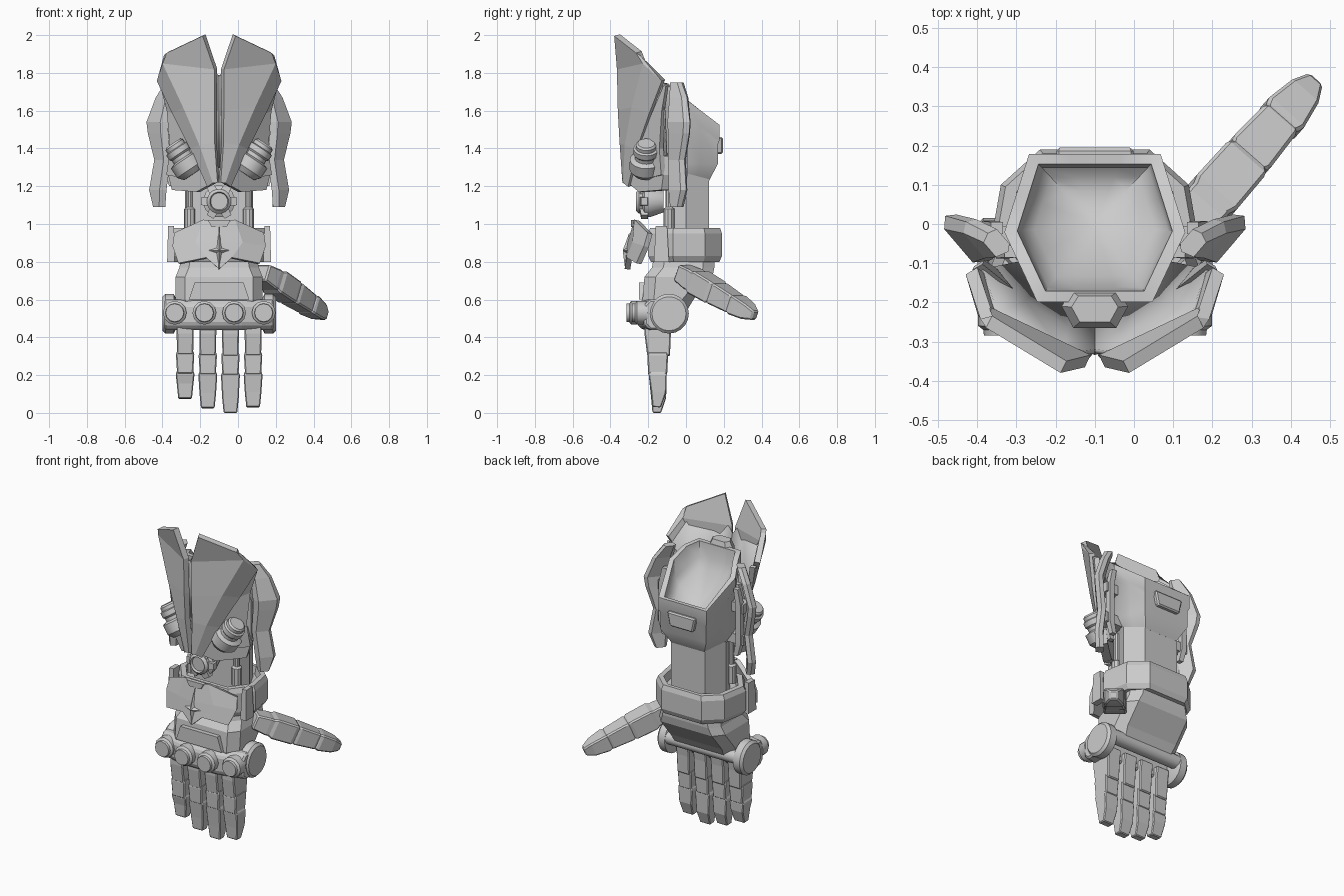
import bpy, bmesh, math
from mathutils import Vector

cube = bpy.data.objects.get("Cube")
if cube:
    bpy.data.objects.remove(cube, do_unlink=True)

grey = bpy.data.materials.new("plain grey")
grey.use_nodes = True
grey.diffuse_color = (0.6, 0.6, 0.6, 1)
grey.node_tree.nodes["Principled BSDF"].inputs["Base Color"].default_value = (0.6, 0.6, 0.6, 1)

CX = -0.1  # mid plane of the arm
SIDES = ((1, "left"), (-1, "right"))


def finish(name, bm, bevel=0, thick=0, smooth=0):
    bmesh.ops.recalc_face_normals(bm, faces=bm.faces)
    me = bpy.data.meshes.new(name)
    bm.to_mesh(me)
    bm.free()
    ob = bpy.data.objects.new(name, me)
    bpy.context.collection.objects.link(ob)
    me.materials.append(grey)
    if thick:
        m = ob.modifiers.new("thickness", 'SOLIDIFY')
        m.thickness, m.offset = thick, 0
    if bevel:
        m = ob.modifiers.new("bevel", 'BEVEL')
        m.width, m.segments, m.limit_method = bevel, 1, 'ANGLE'
    if smooth:
        bpy.ops.object.select_all(action='DESELECT')
        ob.select_set(True)
        bpy.context.view_layer.objects.active = ob
        bpy.ops.object.shade_smooth_by_angle(angle=math.radians(smooth))
    return ob


def loft(name, rings, closed=True, **kw):
    """Bridge rows of points; closed rows become rings with end caps."""
    bm = bmesh.new()
    rows = [[bm.verts.new(p) for p in r] for r in rings]
    n = len(rows[0])
    for a, b in zip(rows, rows[1:]):
        for i in range(n if closed else n - 1):
            j = (i + 1) % n
            bm.faces.new((a[i], a[j], b[j], b[i]))
    if closed:
        bm.faces.new(rows[0])
        bm.faces.new(rows[-1])
    return finish(name, bm, **kw)


def outline(half, z, k=1.0, dy=0.0):
    """Mirror half an outline of (offset, y) into a full ring; z is a number or rule."""
    full = half + [(-u, y) for u, y in reversed(half)]
    return [(CX + u * k, y * k + dy, z(y) if callable(z) else z) for u, y in full]


def beam(name, stations, side=(1, 0, 0), **kw):
    """Rectangular bar through stations of (centre, width, depth)."""
    axis = (Vector(stations[-1][0]) - Vector(stations[0][0])).normalized()
    s = Vector(side)
    s = (s - axis * s.dot(axis)).normalized()
    t = axis.cross(s)
    rings = [[Vector(c) + s * (w / 2 * i) + t * (d / 2 * j)
              for i, j in ((1, 1), (-1, 1), (-1, -1), (1, -1))] for c, w, d in stations]
    return loft(name, rings, **kw)


def turned(name, base, axis, steps, n=16, **kw):
    """Round part: steps of (distance along axis, radius)."""
    base, axis = Vector(base), Vector(axis).normalized()
    s = axis.orthogonal().normalized()
    t = axis.cross(s)
    rings = [[base + axis * d + (s * math.cos(a) + t * math.sin(a)) * r
              for a in (math.tau * (i + 0.5) / n for i in range(n))] for d, r in steps]
    return loft(name, rings, smooth=35, **kw)


def slab(name, pts, offset, **kw):
    """Flat polygon extruded along offset."""
    return loft(name, [pts, [Vector(p) + Vector(offset) for p in pts]], **kw)


# Forearm shell with a slanted open rim and a smooth hollow bowl
hexa = [(0.07, 0.17), (0.16, 0.17), (0.19, 0.075), (0.22, -0.02), (0.18, -0.105), (0.14, -0.19), (0.06, -0.19)]
rim = lambda y: min(1.76, 1.66 - 0.8 * y)
dish = [outline(hexa, lambda y, d=d, k=k: 1.66 - 0.7 * y * k - d, k)
        for k, d in ((0.85, 0.1), (0.7, 0.14), (0.5, 0.17), (0.3, 0.19), (0.1, 0.2))]
loft("forearm_shell", [
    outline(hexa, 1.23, 0.72), outline(hexa, 1.32), outline(hexa, lambda y: rim(y) - 0.1),
    outline(hexa, lambda y: rim(y) - 0.08, 1.05), outline(hexa, rim, 1.05),
    outline(hexa, rim, 0.9)] + dish, smooth=40)
slab("rear_latch", [(CX + u, 0.15, z) for u, z in
     ((-0.1, 1.46), (0.1, 1.46), (0.08, 1.37), (-0.08, 1.37))], (0, 0.045, 0), bevel=0.008)
plug = [(0.06, -0.17), (0.085, -0.21), (0.055, -0.265)]
loft("rim_plug", [outline(plug, 1.66), outline(plug, 1.74), outline(plug, 1.79, 0.7, -0.065)])

# Wrist column and collar
loft("wrist_column", [outline([(0.12, 0.122), (0.18, 0.0), (0.14, -0.1)], z) for z in (0.8, 1.27)])
collar = [(0.14, 0.19), (0.24, 0.1), (0.27, -0.07), (0.17, -0.2)]
loft("wrist_collar", [outline(collar, 0.8, 0.93), outline(collar, 0.83), outline(collar, 0.95),
                      outline(collar, 0.98, 0.95), outline(collar, 0.98, 0.83),
                      outline(collar, 0.93, 0.8)])

# Slanted shield on the collar: two swept halves meeting at a ridge
spine = [(CX, y, z) for y, z in ((-0.265, 1.0), (-0.295, 0.9), (-0.31, 0.76))]
for s, tag in SIDES:
    mid = [(0.08, -0.26, 1.02), (0.12, -0.27, 0.9), (0.065, -0.3, 0.82)]
    edge = [(0.23, -0.19, 0.95), (0.24, -0.21, 0.88), (0.21, -0.25, 0.79)]
    rows = [spine] + [[(CX + s * u, y, z) for u, y, z in row] for row in (mid, edge)]
    loft("collar_shield_" + tag, rows, closed=False, thick=0.03)
# Four-pointed star on the ridge
star = []
for i in range(8):
    a, r = math.tau * i / 8, (0.1, 0.022, 0.055, 0.022)[i % 4]
    star.append(Vector((CX + math.sin(a) * r, -0.31 - 0.12 * math.cos(a) * r, 0.86 - math.cos(a) * r)))
peak = Vector((CX, -0.335, 0.86))
loft("shield_star", [star, [peak.lerp(p, 0.05) for p in star]])
slab("shield_clip", [(CX + u, -0.265, z) for u, z in
     ((-0.06, 1.02), (0.06, 1.02), (0.04, 0.985), (-0.04, 0.985))], (0, -0.025, 0))

# Paired parts of the forearm
for s, tag in SIDES:
    def P(u, y, z):
        return Vector((CX + s * u, y, z))

    # Swept mask half: bright panel, turned blade and lower cheek
    inner = [P(0.08, -0.365, 2.0), P(0.018, -0.35, 1.82), P(0.018, -0.345, 1.6),
             P(0.018, -0.335, 1.43), P(0.004, -0.32, 1.22)]
    crease = [P(0.27, -0.25, 1.91), P(0.285, -0.22, 1.85), P(0.18, -0.275, 1.62),
              P(0.095, -0.31, 1.42), P(0.025, -0.318, 1.22)]
    blade = [P(0.275, -0.24, 1.89), P(0.315, -0.12, 1.76), P(0.235, -0.185, 1.59),
             P(0.14, -0.25, 1.4), P(0.05, -0.295, 1.2)]
    loft("mask_panel_" + tag, list(zip(inner, crease, blade)), closed=False, thick=0.035)
    cheek_in = [P(0.3, -0.11, 1.74), P(0.22, -0.175, 1.58), P(0.13, -0.24, 1.4), P(0.03, -0.29, 1.22)]
    cheek_out = [P(0.295, -0.1, 1.73), P(0.265, -0.12, 1.6), P(0.25, -0.13, 1.4), P(0.27, -0.12, 1.26)]
    loft("mask_cheek_" + tag, list(zip(cheek_in, cheek_out)), closed=False, thick=0.03)
    slab("mask_jaw_" + tag, [P(0.03, -0.31, 1.22), P(0.13, -0.25, 1.38), P(0.25, -0.14, 1.36),
                             P(0.27, -0.12, 1.26), P(0.25, -0.13, 1.18), P(0.12, -0.25, 1.17)],
         P(-0.02, 0.05, 0) - P(0, 0, 0))
    # Funnel-like back lining that runs down from the mask edge
    loft("mask_lining_" + tag,
         [[P(0.0, -0.325, 1.78), P(0.08, -0.335, 1.88), P(0.25, -0.235, 1.84), P(0.29, -0.12, 1.72)],
          [P(0.0, -0.29, 1.55), P(0.07, -0.27, 1.58), P(0.18, -0.2, 1.56), P(0.25, -0.11, 1.54)],
          [P(0.0, -0.2, 1.3), P(0.05, -0.19, 1.3), P(0.14, -0.16, 1.3), P(0.2, -0.1, 1.3)]],
         closed=False, thick=0.012, smooth=50)

    # Thruster lamp and its housing
    turned("lamp_" + tag, P(0.135, -0.215, 1.265), (s * 0.5, 0.02, 0.75),
           [(0, 0.06), (0.03, 0.085), (0.09, 0.085), (0.1, 0.058), (0.12, 0.058), (0.13, 0.067),
            (0.16, 0.067), (0.165, 0.055), (0.185, 0.055), (0.195, 0.045)])

    # Bent side wing with an inner rail
    wing = [(0.25, -0.05, 1.75, 0.035), (0.29, -0.04, 1.67, 0.06), (0.33, -0.04, 1.54, 0.08),
            (0.325, -0.04, 1.48, 0.075), (0.3, -0.05, 1.34, 0.055), (0.325, -0.045, 1.18, 0.06),
            (0.315, -0.05, 1.09, 0.035)]
    w, t = Vector((s * 0.65, 0.76, 0)), Vector((s * 0.76, -0.65, 0))
    loft("side_wing_" + tag, [[P(u, y, z) + w * h * i + t * 0.024 * j for i, j in
         ((-1, -0.4), (-0.7, 1), (0.7, 1), (1, 0), (0.8, -1), (-0.6, -1))] for u, y, z, h in wing])
    for k, (u, y) in enumerate(((0.235, -0.07), (0.27, -0.01))):
        beam(f"wing_rail_{k}_{tag}", [(P(u - 0.02, y, 1.62), 0.03, 0.03), (P(u, y, 1.52), 0.035, 0.035),
             (P(u, y, 1.28), 0.035, 0.035), (P(u - 0.02, y, 1.2), 0.03, 0.03)])
    for z in (1.3, 1.5):
        beam("wing_mount_" + tag, [(P(0.17, -0.04, z), 0.07, 0.06), (P(0.3, -0.04, z), 0.07, 0.06)],
             side=(0, 1, 0))

    # Piston post and collar bracket
    turned("piston_" + tag, P(0.155, -0.09, 0.97), (0, 0, 1),
           [(0, 0.03), (0.11, 0.03), (0.12, 0.018), (0.3, 0.018)], n=10)
    beam("collar_bracket_" + tag, [(P(0.255, -0.13, 0.8), 0.04, 0.08), (P(0.255, -0.13, 0.99), 0.03, 0.06)])

    # Disc at the end of the knuckle bar
    turned("knuckle_disc_" + tag, P(0.23, -0.09, 0.525), (s, 0, 0),
           [(0, 0.085), (0.01, 0.105), (0.055, 0.105), (0.07, 0.09)], n=20)

# Hub between the mask halves
turned("hub", (CX, -0.12, 1.12), (0, -1, 0),
       [(0, 0.06), (0.07, 0.085), (0.1, 0.085), (0.11, 0.065), (0.13, 0.065), (0.145, 0.05),
        (0.13, 0.045)])
for i in range(6):
    a = math.tau * (i + 0.5) / 6
    d = Vector((math.sin(a), 0, math.cos(a)))
    c = Vector((CX, -0.22, 1.12))
    beam("hub_tooth", [(c + d * 0.05, 0.05, 0.05), (c + d * 0.095, 0.035, 0.04)], side=(0, 1, 0))

# Palm block, front step and rear hinge rod
palm = lambda u, f, b, z: outline([(u - 0.05, b), (u, b - 0.06), (u, f + 0.06), (u - 0.05, f)], z)
loft("palm", [palm(0.22, -0.22, 0.01, 0.55), palm(0.23, -0.23, 0.04, 0.6),
              palm(0.23, -0.22, 0.14, 0.72), palm(0.21, -0.18, 0.15, 0.77), palm(0.2, -0.17, 0.15, 0.83)])
slab("palm_step", [(CX + u, -0.25, z) for u, z in
     ((-0.16, 0.6), (0.16, 0.6), (0.13, 0.69), (-0.13, 0.69))], (0, 0.06, 0))
turned("hinge_rod", (CX - 0.25, -0.03, 0.54), (1, 0, 0), [(0, 0.042), (0.5, 0.042)])

# Knuckle bar, bowed forward in the middle, with studs
bar = lambda x, f: [(CX + x, y, z) for y, z in
                    ((-0.1, 0.6), (f + 0.03, 0.6), (f, 0.57), (f, 0.47), (f + 0.03, 0.44), (-0.1, 0.44))]
loft("knuckle_bar", [bar(-0.29, -0.22), bar(-0.12, -0.26), bar(0.12, -0.26), bar(0.29, -0.22)], bevel=0.01)
for i in range(4):
    front = -0.235 if i in (1, 2) else -0.205
    turned(f"knuckle_stud_{i}", (-0.335 + 0.157 * i, front, 0.53), (0, -1, 0),
           [(0, 0.063), (0.055, 0.063), (0.065, 0.05), (0.08, 0.048)], n=12)

# Fingers: two phalanges and a tapered tip each
for i, low in enumerate((0.075, 0.025, 0.0, 0.03)):
    x = -0.28 + 0.12 * i
    k = low * 0.1
    beam(f"finger_base_{i}", [((x, -0.145, 0.5), 0.09, 0.15), ((x, -0.15, 0.42), 0.09, 0.14),
         ((x, -0.145, 0.3 + k), 0.085, 0.12)], bevel=0.006)
    beam(f"finger_middle_{i}", [((x, -0.15, 0.32 + k), 0.09, 0.1), ((x, -0.15, 0.3 + k), 0.097, 0.11),
         ((x, -0.15, 0.2 + k), 0.085, 0.1)], bevel=0.006)
    beam(f"finger_tip_{i}", [((x, -0.15, 0.22 + k), 0.08, 0.08), ((x, -0.15, 0.2 + k), 0.1, 0.095),
         ((x, -0.145, low + 0.08), 0.088, 0.08), ((x, -0.155, low), 0.072, 0.045)], bevel=0.005)

# Thumb reaching out sideways and back
a, b = Vector((0.14, 0.0, 0.73)), Vector((0.46, 0.365, 0.515))
segments = {"thumb_root": ((-0.06, 0.1, 0.09), (0.1, 0.12, 0.11), (0.22, 0.12, 0.1)),
            "thumb_base": ((0.12, 0.11, 0.1), (0.18, 0.135, 0.125), (0.42, 0.13, 0.12), (0.46, 0.1, 0.1)),
            "thumb_middle": ((0.42, 0.1, 0.1), (0.46, 0.125, 0.115), (0.7, 0.11, 0.1), (0.73, 0.08, 0.08)),
            "thumb_tip": ((0.68, 0.08, 0.08), (0.73, 0.12, 0.105), (0.9, 0.09, 0.085), (1.0, 0.045, 0.05))}
for name, st in segments.items():
    beam(name, [(a.lerp(b, f), w, d) for f, w, d in st], side=(0.75, -0.66, 0), bevel=0.008)
